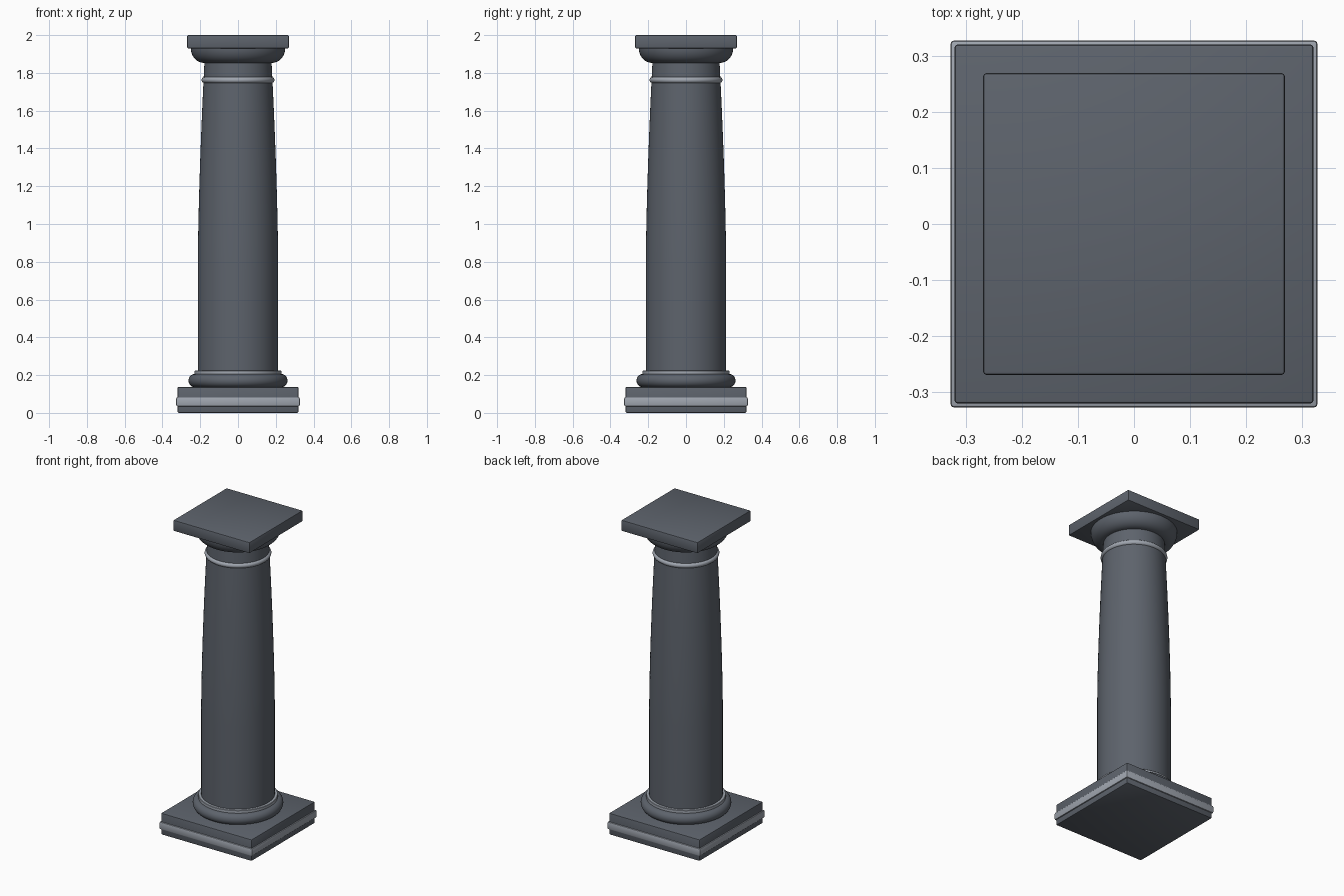
import bpy, bmesh, math

if "Cube" in bpy.data.objects:
    bpy.data.objects.remove(bpy.data.objects["Cube"])


def material(name, rgb):
    m = bpy.data.materials.new(name)
    m.diffuse_color = (*rgb, 1)
    m.use_nodes = True
    m.node_tree.nodes["Principled BSDF"].inputs["Base Color"].default_value = m.diffuse_color
    return m


STONE = material("dark_stone", (0.11, 0.125, 0.15))
TRIM = material("pale_trim", (0.35, 0.38, 0.43))


def finish(name, bm, mat):
    bmesh.ops.recalc_face_normals(bm, faces=bm.faces)
    mesh = bpy.data.meshes.new(name)
    bm.to_mesh(mesh)
    bm.free()
    mesh.materials.append(mat)
    ob = bpy.data.objects.new(name, mesh)
    bpy.context.collection.objects.link(ob)
    bpy.ops.object.select_all(action='DESELECT')
    ob.select_set(True)
    bpy.context.view_layer.objects.active = ob
    bpy.ops.object.shade_smooth_by_angle(angle=math.radians(35))
    return ob


def slab(name, half, z0, z1, mat, bevel=0.006):
    bm = bmesh.new()
    bmesh.ops.create_cube(bm, size=1)
    for v in bm.verts:
        v.co = (v.co.x * 2 * half, v.co.y * 2 * half, z0 + (v.co.z + 0.5) * (z1 - z0))
    bmesh.ops.bevel(bm, geom=list(bm.edges), offset=bevel, segments=2,
                    profile=0.5, affect='EDGES')
    return finish(name, bm, mat)


def lathe(name, profile, mat, steps=64):
    """Revolve (radius, z) points about z and cap both ends."""
    bm = bmesh.new()
    rings = [[bm.verts.new((r * math.cos(math.tau * i / steps),
                            r * math.sin(math.tau * i / steps), z))
              for i in range(steps)] for r, z in profile]
    for a, b in zip(rings, rings[1:]):
        for i in range(steps):
            j = (i + 1) % steps
            bm.faces.new((a[i], a[j], b[j], b[i]))
    bm.faces.new(rings[0][::-1])
    bm.faces.new(rings[-1])
    return finish(name, bm, mat)


def arc(r, z, rx, rz, a0, a1, n=14):
    return [(r + rx * math.cos(t), z + rz * math.sin(t))
            for t in (math.radians(a0 + (a1 - a0) * i / n) for i in range(n + 1))]


# Square plinth with a pale band around it
slab("plinth", 0.32, 0, 0.137, STONE)
slab("plinth_band", 0.327, 0.035, 0.082, TRIM)

# Rounded base moulding and the thin fillet above it
lathe("base_torus", arc(0.228, 0.171, 0.034, 0.035, -90, 90), STONE)
lathe("base_fillet", [(0.228, 0.198), (0.23, 0.2), (0.23, 0.222), (0.228, 0.224)], TRIM)

# Shaft: straight lower third, then a swelling taper up to the neck
z_low, z_top = 0.75, 1.87
shaft = [(0.213, 0.2)]
for i in range(17):
    t = i / 16
    shaft.append((0.213 - 0.036 * t ** 1.6, z_low + (z_top - z_low) * t))
lathe("shaft", shaft, STONE)

# Pale ring below the neck
lathe("neck_ring", arc(0.176, 1.762, 0.017, 0.016, -90, 90), TRIM)

# Quarter-round capital moulding and square top slab
lathe("capital_echinus", arc(0.18, 1.932, 0.07, 0.079, -90, 0), STONE)
slab("abacus", 0.269, 1.93, 2.0, STONE)
